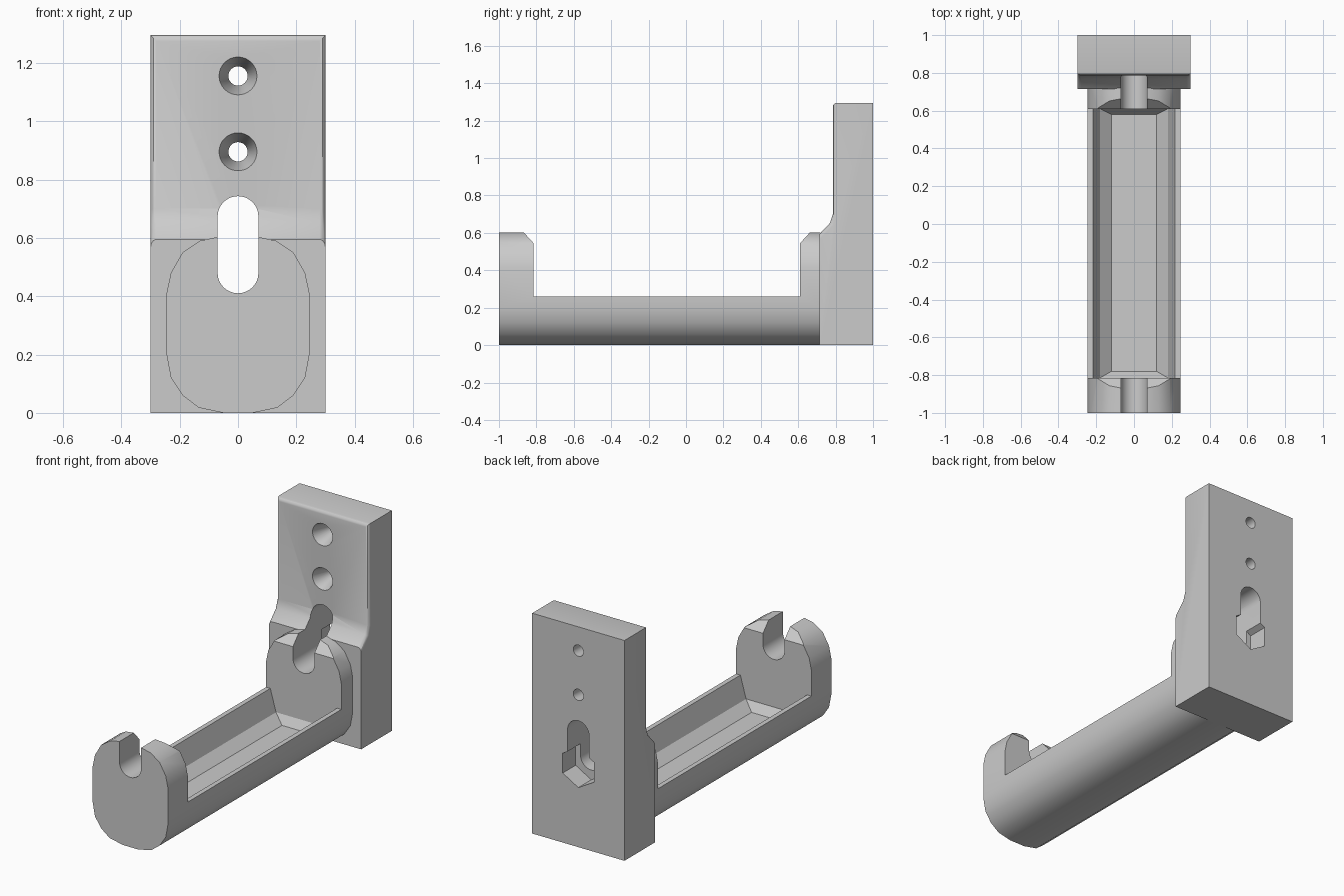
import bpy, bmesh, math

if "Cube" in bpy.data.objects:
    bpy.data.objects.remove(bpy.data.objects["Cube"])

grey = bpy.data.materials.new("light grey")
grey.diffuse_color = (0.6, 0.6, 0.6, 1)
grey.use_nodes = True
grey.node_tree.nodes["Principled BSDF"].inputs["Base Color"].default_value = grey.diffuse_color


def make_object(name, bm):
    bmesh.ops.recalc_face_normals(bm, faces=bm.faces)
    mesh = bpy.data.meshes.new(name)
    bm.to_mesh(mesh)
    bm.free()
    mesh.materials.append(grey)
    obj = bpy.data.objects.new(name, mesh)
    bpy.context.collection.objects.link(obj)
    return obj


def loft(rings):
    """Closed solid through rings with equal point counts."""
    bm = bmesh.new()
    rows = [[bm.verts.new(p) for p in ring] for ring in rings]
    n = len(rows[0])
    for a, b in zip(rows, rows[1:]):
        for i in range(n):
            j = (i + 1) % n
            bm.faces.new((a[i], a[j], b[j], b[i]))
    bm.faces.new(rows[0])
    bm.faces.new(rows[-1])
    return bm


def along_y(profile, y0, y1):
    return loft([[(x, y, z) for x, z in profile] for y in (y0, y1)])


def along_x(profile, half):
    return loft([[(x, y, z) for y, z in profile] for x in (-half, half)])


def circle(r, z, n=32, start=0.0):
    return [(r * math.cos(start + 2 * math.pi * i / n),
             z + r * math.sin(start + 2 * math.pi * i / n)) for i in range(n)]


def stadium(r, z0, z1, n=16):
    arc = [math.pi * i / n for i in range(n + 1)]
    return ([(r * math.cos(a), z1 + r * math.sin(a)) for a in arc] +
            [(-r * math.cos(a), z0 - r * math.sin(a)) for a in arc])


def cut(obj, name, bm):
    cutter = make_object(name, bm)
    cutter.hide_render = True
    mod = obj.modifiers.new(name, 'BOOLEAN')
    mod.operation = 'DIFFERENCE'
    mod.solver = 'EXACT'
    mod.object = cutter
    bpy.ops.object.select_all(action='DESELECT')
    bpy.context.view_layer.objects.active = obj
    obj.select_set(True)
    bpy.ops.object.modifier_apply(modifier=name)
    bpy.data.objects.remove(cutter)


def smooth(obj):
    bpy.ops.object.select_all(action='DESELECT')
    bpy.context.view_layer.objects.active = obj
    obj.select_set(True)
    bpy.ops.object.shade_smooth_by_angle(angle=math.radians(30))


# Wall plate: side profile with a thicker foot, rounded upper front edges
bm = along_x([(1, 0), (1, 1.295), (0.785, 1.295), (0.785, 0.70),
              (0.768, 0.65), (0.715, 0.595), (0.715, 0)], 0.3)
edges = []
for e in bm.edges:
    a, b = (v.co for v in e.verts)
    front = max(a.y, b.y) < 0.9 and min(a.z, b.z) > 0.59
    if front and (abs(a.x - b.x) < 0.01 or min(a.z, b.z) > 1.2):
        edges.append(e)
bmesh.ops.recalc_face_normals(bm, faces=bm.faces)
bmesh.ops.bevel(bm, geom=edges, offset=0.02, segments=3, profile=0.5,
                affect='EDGES', clamp_overlap=True)
plate = make_object("wall_plate", bm)

# Cradle: rounded bar with open middle and two upright ends
half = [(0.05, 0), (0.135, 0.018), (0.19, 0.06), (0.23, 0.12), (0.245, 0.2),
        (0.245, 0.41), (0.23, 0.48), (0.19, 0.55), (0.13, 0.59), (0.06, 0.605)]
outline = half + [(-x, z) for x, z in reversed(half)]
cradle = make_object("cradle", along_y(outline, -1, 0.72))
cut(cradle, "opening", along_x(
    [(-0.815, 0.26), (0.61, 0.26), (0.61, 0.545), (0.665, 0.605), (0.665, 0.8),
     (-0.87, 0.8), (-0.87, 0.605), (-0.815, 0.545)], 0.5))

# Hollow trough with sloping walls
levels = [(0.12, -0.78, 0.58, 0.08), (0.18, -0.815, 0.61, 0.13),
          (0.217, -0.815, 0.61, 0.26), (0.217, -0.815, 0.61, 0.35)]
cut(cradle, "trough", loft([[(-x, y0, z), (x, y0, z), (x, y1, z), (-x, y1, z)]
                            for x, y0, y1, z in levels]))

# Slots through the front end, rear end and plate
cut(cradle, "front_slot", along_y(stadium(0.07, 0.48, 0.9), -1.2, -0.7))
for part in (cradle, plate):
    cut(part, "rear_slot", along_y(stadium(0.07, 0.477, 0.673), 0.5, 1.2))

# Hexagonal pocket in the back of the plate
cut(plate, "nut_pocket", along_y(circle(0.117, 0.467, 6, math.pi / 6), 0.88, 1.2))

# Countersunk screw holes
for z in (1.155, 0.895):
    rings = [(0.065, 0.7), (0.065, 0.785), (0.033, 0.885), (0.033, 1.2)]
    cut(plate, "screw_hole", loft([[(x, y, h) for x, h in circle(r, z)]
                                   for r, y in rings]))

for part in (plate, cradle):
    smooth(part)
